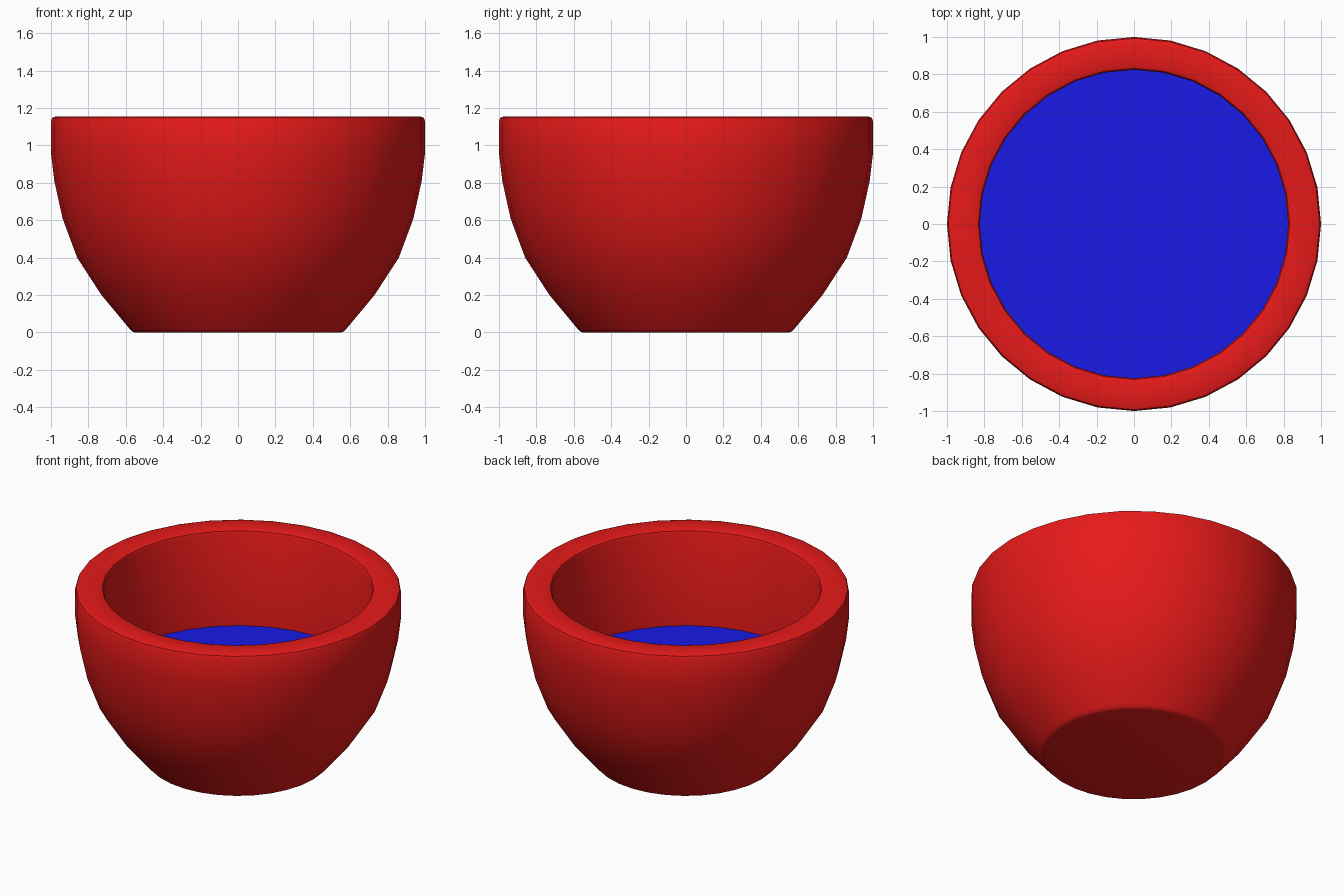
import bpy, math

if "Cube" in bpy.data.objects:
    bpy.data.objects.remove(bpy.data.objects["Cube"])

SIDES = 32
WATER_Z = 0.51


def material(name, color):
    mat = bpy.data.materials.new(name)
    mat.diffuse_color = color
    mat.use_nodes = True
    mat.node_tree.nodes["Principled BSDF"].inputs["Base Color"].default_value = mat.diffuse_color
    return mat


def lathe(name, profile, mat):
    """Revolve (radius, height) points around z; radius 0 becomes one pole."""
    verts, faces, rings = [], [], []
    for r, z in profile:
        n = 1 if r == 0 else SIDES
        rings.append([len(verts) + i for i in range(n)])
        for i in range(n):
            a = 2 * math.pi * i / SIDES
            verts.append((r * math.cos(a), r * math.sin(a), z))
    for low, high in zip(rings, rings[1:]):
        for i in range(SIDES):
            j = (i + 1) % SIDES
            if len(low) == 1:
                faces.append((low[0], high[j], high[i]))
            elif len(high) == 1:
                faces.append((low[i], low[j], high[0]))
            else:
                faces.append((low[i], low[j], high[j], high[i]))
    mesh = bpy.data.meshes.new(name)
    mesh.from_pydata(verts, [], faces)
    mesh.materials.append(mat)
    obj = bpy.data.objects.new(name, mesh)
    bpy.context.collection.objects.link(obj)
    bpy.context.view_layer.objects.active = obj
    obj.select_set(True)
    bpy.ops.object.shade_smooth_by_angle(angle=math.radians(40))
    obj.select_set(False)
    return obj


# Thick bowl: rounded foot, curved outside, soft rim, straight inner wall
lathe("bowl", [
    (0, 0), (0.55, 0), (0.565, 0.005), (0.58, 0.02),
    (0.73, 0.20), (0.86, 0.40), (0.938, 0.61), (0.982, 0.81), (1.0, 0.96),
    (1.0, 1.13), (0.993, 1.148), (0.975, 1.155),
    (0.85, 1.155), (0.832, 1.148), (0.825, 1.13),
    (0.825, WATER_Z - 0.01), (0, WATER_Z - 0.01),
], material("red", (0.8, 0.01, 0.01, 1)))

# Liquid filling the lower part of the bowl
lathe("liquid", [(0.825, WATER_Z), (0, WATER_Z)],
      material("blue", (0.01, 0.01, 0.8, 1)))
